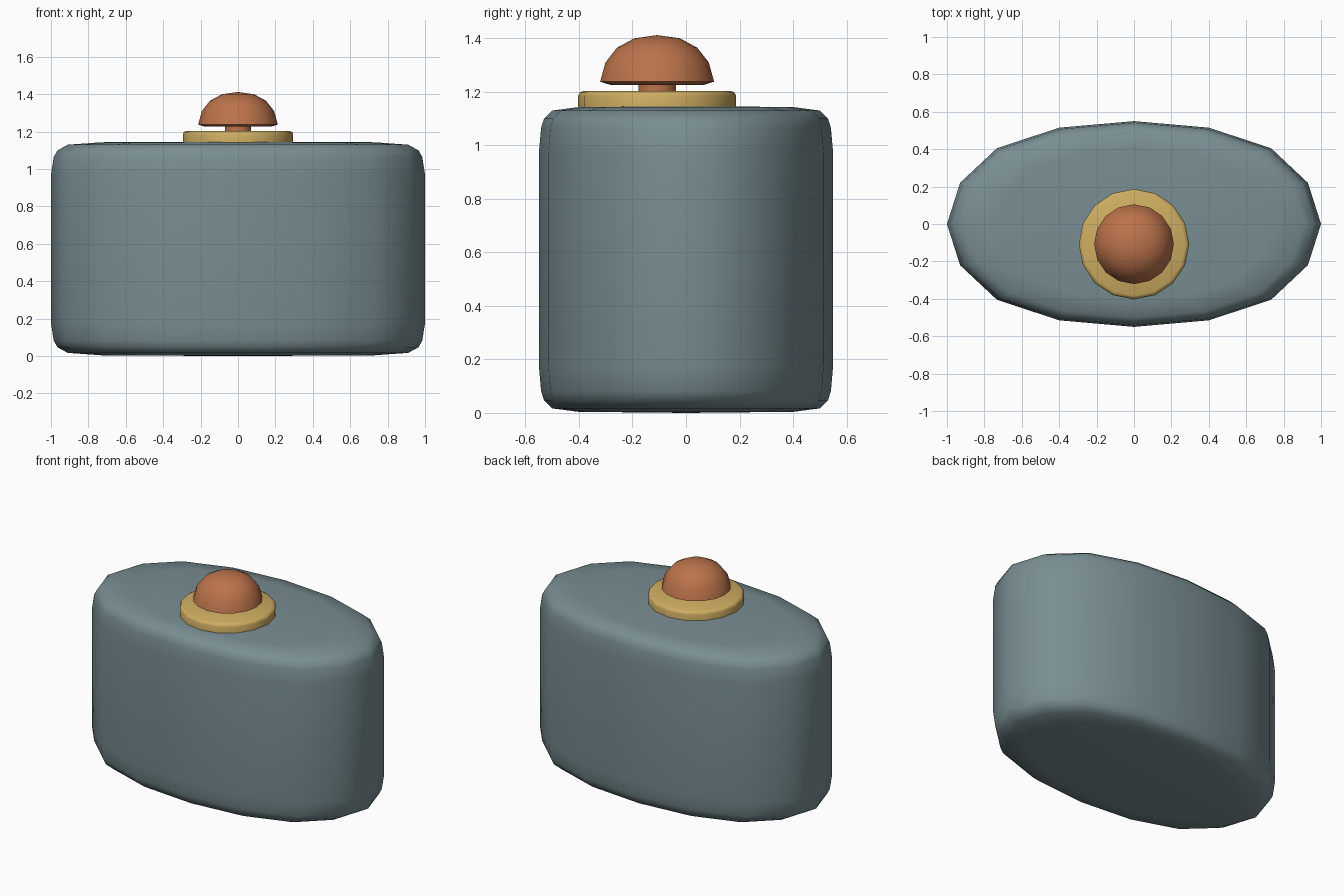
import bpy, bmesh, math

if "Cube" in bpy.data.objects:
    bpy.data.objects.remove(bpy.data.objects["Cube"])

def lathe(name, profile, outline, center, color, angle):
    """Stack scaled copies of an outline; a zero scale makes a pole."""
    bm = bmesh.new()
    rings = []
    for s, z in profile:
        pts = [(0, 0)] if s == 0 else [(x * s, y * s) for x, y in outline]
        rings.append([bm.verts.new((x + center[0], y + center[1], z)) for x, y in pts])
    n = len(outline)
    for a, b in zip(rings, rings[1:]):
        for i in range(n):
            j = (i + 1) % n
            if len(a) == 1:
                bm.faces.new((a[0], b[j], b[i]))
            elif len(b) == 1:
                bm.faces.new((a[i], a[j], b[0]))
            else:
                bm.faces.new((a[i], a[j], b[j], b[i]))
    bmesh.ops.recalc_face_normals(bm, faces=bm.faces)
    mesh = bpy.data.meshes.new(name)
    bm.to_mesh(mesh)
    bm.free()
    ob = bpy.data.objects.new(name, mesh)
    bpy.context.collection.objects.link(ob)
    mat = bpy.data.materials.new(name + "_colour")
    mat.diffuse_color = color
    mat.use_nodes = True
    mat.node_tree.nodes["Principled BSDF"].inputs["Base Color"].default_value = mat.diffuse_color
    mesh.materials.append(mat)
    bpy.ops.object.select_all(action='DESELECT')
    ob.select_set(True)
    bpy.context.view_layer.objects.active = ob
    bpy.ops.object.shade_smooth_by_angle(angle=math.radians(angle))
    return ob

def circle(n):
    return [(math.cos(2 * math.pi * i / n), math.sin(2 * math.pi * i / n)) for i in range(n)]

# Oval outline from one mirrored quarter
quarter = [(1, 0), (0.93, 0.22), (0.733, 0.405), (0.4, 0.515)]
half = quarter + [(0, 0.55)] + [(-x, y) for x, y in reversed(quarter)]
oval = half + [(-x, -y) for x, y in half[1:-1]]

# Body with rounded rims, the lower half mirrored from the upper
upper = [(1, 0.97), (0.985, 1.065), (0.965, 1.1), (0.91, 1.13), (0.73, 1.143), (0, 1.147)]
lower = [(s, 1.147 - z) for s, z in reversed(upper)]
lathe("body", lower + upper, oval, (0, 0), (0.19, 0.27, 0.29, 1), 60)

# Collar, stem and domed button sit towards the front
C = (0, -0.108)
lathe("collar", [(0, 1.135), (0.295, 1.135), (0.295, 1.185), (0.29, 1.197), (0.275, 1.204), (0, 1.204)],
      circle(16), C, (0.62, 0.42, 0.12, 1), 50)
lathe("stem", [(0, 1.19), (0.07, 1.19), (0.07, 1.24), (0, 1.24)],
      circle(16), C, (0.5, 0.17, 0.07, 1), 40)
lathe("button", [(0, 1.226), (0.175, 1.226), (0.213, 1.238), (0.193, 1.31), (0.15, 1.365), (0.085, 1.4), (0, 1.412)],
      circle(16), C, (0.5, 0.17, 0.07, 1), 50)
